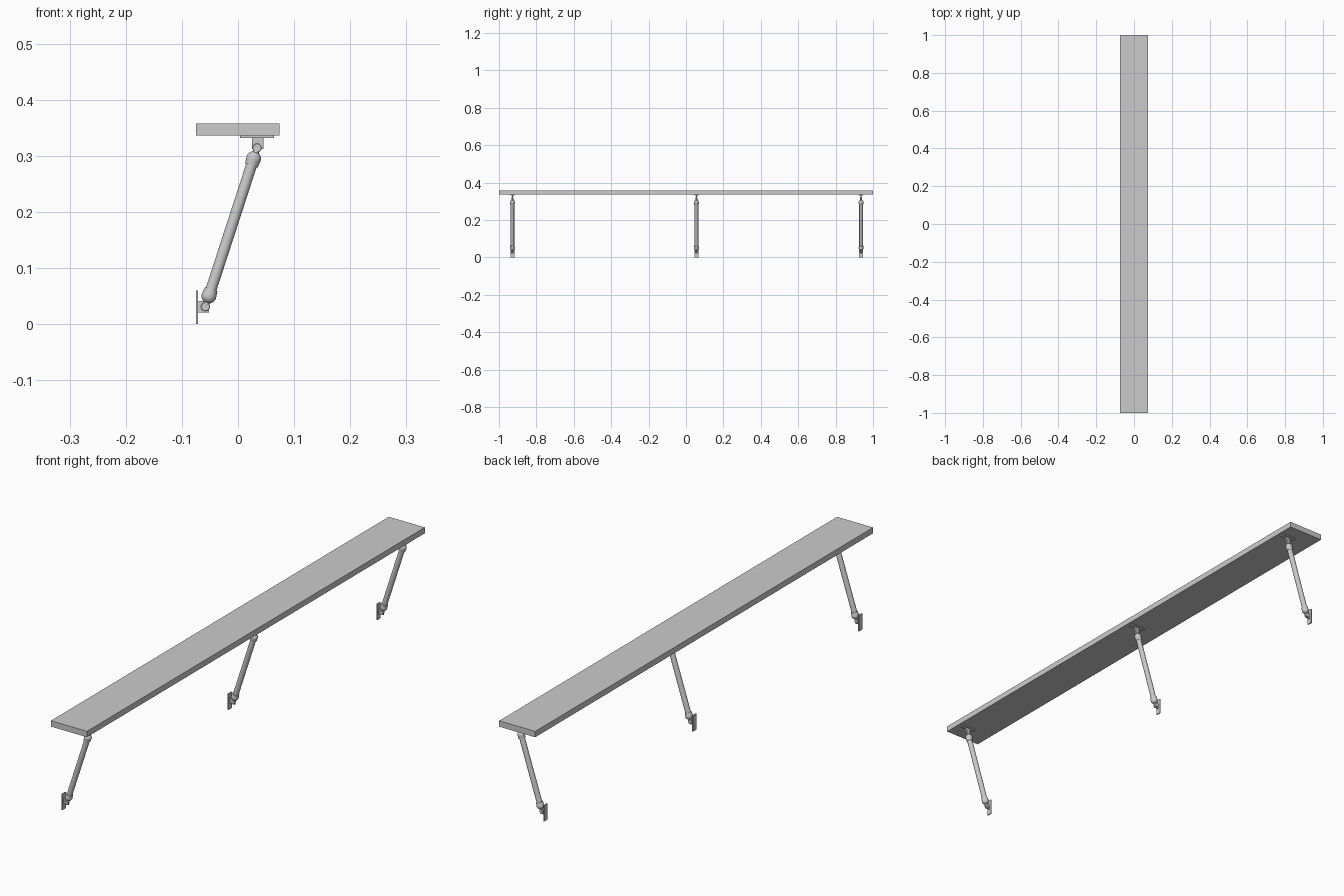
import bpy, bmesh, math
from mathutils import Vector

if "Cube" in bpy.data.objects:
    bpy.data.objects.remove(bpy.data.objects["Cube"])

def box(name, x, y, z):
    bpy.ops.mesh.primitive_cube_add(size=1, location=[(a + b) / 2 for a, b in (x, y, z)])
    o = bpy.context.object
    o.name = name
    o.scale = [b - a for a, b in (x, y, z)]
    bpy.ops.object.transform_apply(location=False, rotation=False, scale=True)
    return o

def lathe(name, profile, base, axis, seg=32):
    # revolve (radius, distance) points around an axis starting at base
    bm = bmesh.new()
    rings = [[bm.verts.new((r * math.cos(i * math.tau / seg), r * math.sin(i * math.tau / seg), t))
              for i in range(seg)] for r, t in profile]
    for a, b in zip(rings, rings[1:]):
        for i in range(seg):
            j = (i + 1) % seg
            bm.faces.new((a[i], a[j], b[j], b[i]))
    bm.faces.new(rings[0][::-1])
    bm.faces.new(rings[-1])
    me = bpy.data.meshes.new(name)
    bm.to_mesh(me)
    bm.free()
    o = bpy.data.objects.new(name, me)
    bpy.context.collection.objects.link(o)
    o.location = base
    o.rotation_mode = 'QUATERNION'
    o.rotation_quaternion = axis.to_track_quat('Z', 'Y')
    bpy.context.view_layer.objects.active = o
    bpy.ops.object.select_all(action='DESELECT')
    o.select_set(True)
    bpy.ops.object.shade_smooth_by_angle(angle=math.radians(35))
    return o

def end_fitting(name, pin, axis):
    # rounded socket, then the slim neck and eye pivoting on the pin
    R, c = 0.0132, 0.020
    dome = [(R * math.cos(math.radians(a)), c + R * math.sin(math.radians(a))) for a in range(-62, 16, 11)]
    lathe(name + "_socket", dome + [(0.0118, 0.033), (0.009, 0.033)], pin, axis)
    lathe(name + "_neck", [(0.0045, 0), (0.0055, 0.006), (0.0062, 0.011)], pin, axis)
    h = 0.0045
    lathe(name + "_eye", [(0.007, -h), (0.008, -h + 0.001), (0.008, h - 0.001), (0.007, h)],
          pin, Vector((0, 1, 0)))

# long shelf board
box("shelf_board", (-0.075, 0.074), (-1, 1), (0.336, 0.358))

# three slanted struts with mounting brackets
for n, y in enumerate((-0.928, 0.056, 0.936), 1):
    low, high = Vector((-0.058, y, 0.031)), Vector((0.034, y, 0.314))
    d = (high - low).normalized()
    L = (high - low).length
    lathe(f"strut_tube_{n}", [(0.0098, 0.025), (0.0098, L - 0.025)], low, d)
    end_fitting(f"lower_{n}", low, d)
    end_fitting(f"upper_{n}", high, -d)
    box(f"wall_plate_{n}", (-0.075, -0.071), (y - 0.01, y + 0.01), (0, 0.06))
    box(f"wall_lug_{n}", (-0.071, -0.052), (y - 0.0025, y + 0.0025), (0.021, 0.041))
    box(f"shelf_plate_{n}", (0.004, 0.064), (y - 0.01, y + 0.01), (0.332, 0.336))
    box(f"shelf_lug_{n}", (0.025, 0.045), (y - 0.0025, y + 0.0025), (0.312, 0.332))
